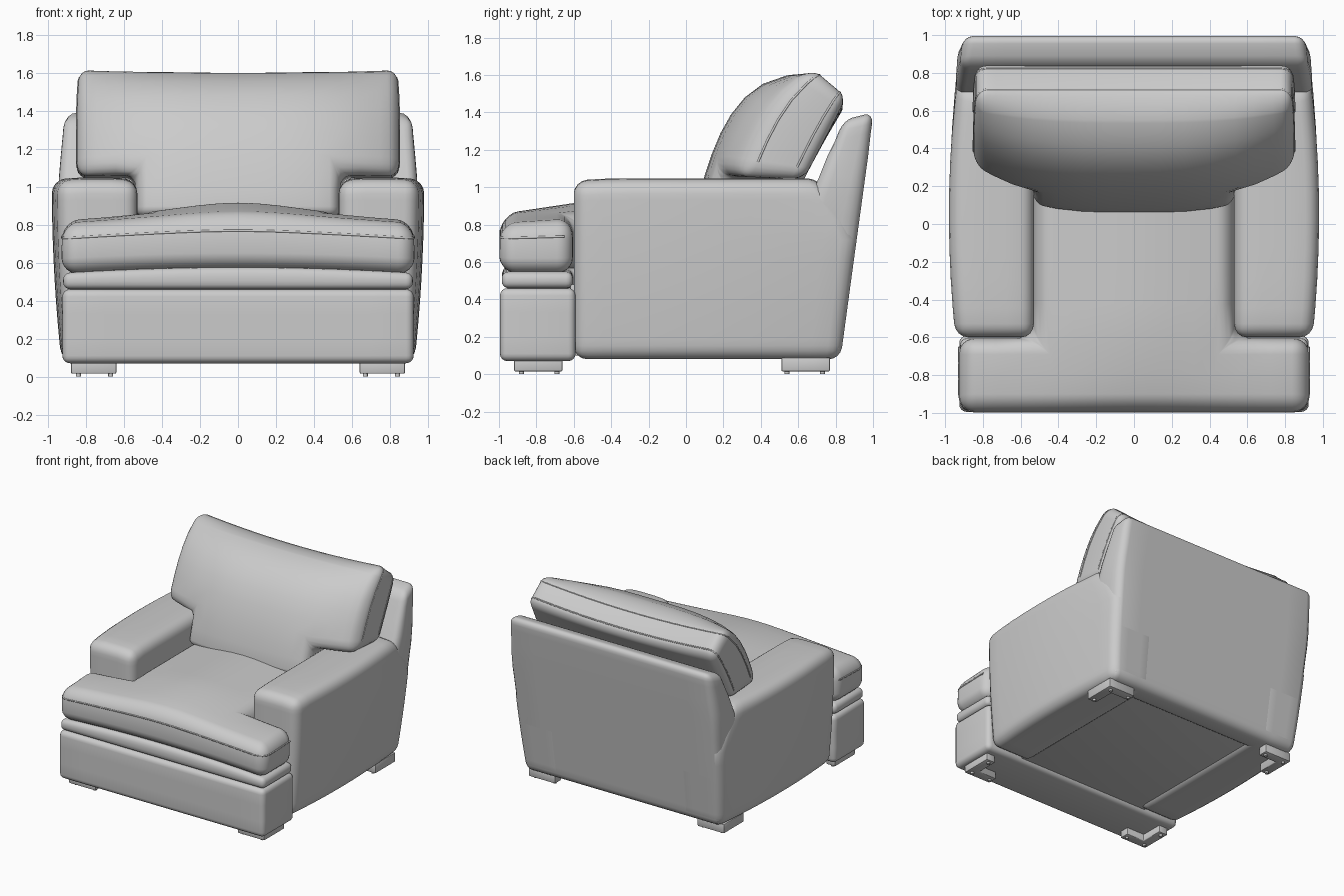
import bpy, bmesh, math
from mathutils import Vector

if "Cube" in bpy.data.objects:
    bpy.data.objects.remove(bpy.data.objects["Cube"], do_unlink=True)

upholstery = bpy.data.materials.new("grey upholstery")
upholstery.use_nodes = True
upholstery.diffuse_color = (0.6, 0.6, 0.6, 1)
upholstery.node_tree.nodes["Principled BSDF"].inputs["Base Color"].default_value = (0.6, 0.6, 0.6, 1)


def finish(obj):
    obj.data.materials.append(upholstery)
    bpy.ops.object.select_all(action='DESELECT')
    obj.select_set(True)
    bpy.context.view_layer.objects.active = obj
    bpy.ops.object.shade_smooth_by_angle(angle=math.radians(40))


def steps(a, b, n):
    return [a + (b - a) * i / n for i in range(n + 1)]


def clamp(t):
    return max(0, min(1, t))


def soft_block(name, xs, ys, zs, radius, warp=None, keep=None, segments=4):
    """Solid made of grid cells, with rounded edges, then bent by warp."""
    bm = bmesh.new()
    axes, cache = (xs, ys, zs), {}

    def filled(c):
        if any(not 0 <= c[a] < len(axes[a]) - 1 for a in range(3)):
            return False
        mid = [(axes[a][c[a]] + axes[a][c[a] + 1]) / 2 for a in range(3)]
        return keep is None or keep(*mid)

    def vert(k):
        if k not in cache:
            cache[k] = bm.verts.new([axes[a][k[a]] for a in range(3)])
        return cache[k]

    cells = [(i, j, k) for i in range(len(xs) - 1) for j in range(len(ys) - 1)
             for k in range(len(zs) - 1)]
    for cell in filter(filled, cells):
        for a in range(3):
            for side in (0, 1):
                near = list(cell)
                near[a] += 2 * side - 1
                if filled(near):
                    continue
                ring = []
                for db, dc in ((0, 0), (1, 0), (1, 1), (0, 1)):
                    p = list(cell)
                    p[a] += side
                    p[(a + 1) % 3] += db
                    p[(a + 2) % 3] += dc
                    ring.append(vert(tuple(p)))
                bm.faces.new(ring if side else ring[::-1])
    bm.normal_update()
    edges = [e for e in bm.edges if e.calc_face_angle(0) > 0.5]
    bmesh.ops.bevel(bm, geom=edges, offset=radius, segments=segments, profile=0.5,
                    affect='EDGES', clamp_overlap=True)
    if warp:
        for v in bm.verts:
            v.co = warp(*v.co)
    bmesh.ops.recalc_face_normals(bm, faces=bm.faces)
    mesh = bpy.data.meshes.new(name)
    bm.to_mesh(mesh)
    bm.free()
    obj = bpy.data.objects.new(name, mesh)
    bpy.context.collection.objects.link(obj)
    finish(obj)


def u_path(half, start, end, r):
    """Flat U shape with rounded corners, symmetric in x."""
    d = math.copysign(r, end - start)
    left = [(-half, start)]
    for t in steps(0, math.pi / 2, 4):
        left.append((-half + r * (1 - math.cos(t)), end - d + d * math.sin(t)))
    return left + [(-x, y) for x, y in reversed(left)]


def piping(name, corners, warp):
    """Thin sewn cord through corner points, bent like its cushion."""
    pts = []
    for p, q in zip(corners, corners[1:]):
        n = max(1, round((Vector(q) - Vector(p)).length / 0.08))
        pts += [Vector(p).lerp(Vector(q), t) for t in steps(0, 1, n)[:-1]]
    pts.append(Vector(corners[-1]))
    curve = bpy.data.curves.new(name, 'CURVE')
    curve.dimensions = '3D'
    curve.bevel_depth, curve.bevel_resolution = 0.006, 1
    line = curve.splines.new('POLY')
    line.points.add(len(pts) - 1)
    for sp, p in zip(line.points, pts):
        sp.co = (*warp(*p), 1)
    obj = bpy.data.objects.new(name, curve)
    bpy.context.collection.objects.link(obj)
    curve.materials.append(upholstery)


# Arms: bulging outer sides, rear end wrapping the back and cut at a slant
def arm_warp(side):
    def warp(x, y, z):
        out = (x - 0.53) / 0.45
        x -= out * (0.035 * ((y - 0.05) / 0.65) ** 2 + 0.06 * (1 - min(z, 1)) ** 2)
        rear = 0.815 + 0.135 * z if z < 0.76 else 0.918 - 0.75 * (z - 0.76)
        t = max(0, (y - 0.2) / 0.6)
        crown = 0.012 * math.sin(math.pi * clamp(out)) - 0.012 * clamp((-0.4 - y) / 0.2)
        return Vector((side * x, y + t * (rear - 0.8), z + crown * clamp((z - 0.8) / 0.2)))
    return warp


for side, label in ((1, "left"), (-1, "right")):
    soft_block(label + "_arm", steps(0.53, 0.98, 3), steps(-0.6, 0.8, 9),
               steps(0.08, 1.037, 9), 0.072, arm_warp(side))


# Leaning back panel
def back_warp(x, y, z):
    rear = 0.825 + 0.178 * (z - 0.08) / 1.3
    front = 0.62 + 0.07 * clamp((z - 0.85) / 0.15) + 0.4 * max(0, z - 1)
    t = (y - 0.62) / 0.2
    wide = 0.928 - 0.06 * (1 - min(z, 1)) ** 2 + 0.025 * clamp((z - 0.7) / 0.3)
    wide -= 0.035 * clamp((z - 1) / 0.4) + 0.02 * t * clamp((z - 0.7) / 0.3)
    return Vector((x * wide, front + t * (rear - front), z + 0.04 * (t - 0.5) * (z > 1.2)))


soft_block("back_panel", steps(-1, 1, 8), steps(0.62, 0.82, 2), steps(0.08, 1.38, 12),
           0.06, back_warp)

# Front rail and slightly recessed underside
soft_block("front_rail", steps(-0.925, 0.925, 8), [-0.995, -0.8, -0.59], steps(0.07, 0.46, 3), 0.04)
soft_block("seat_deck", [-0.6, 0.6], [-0.62, 0.7], [0.1, 0.48], 0.005)


# T-shaped seat cushion with a crowned top and a lower border
def seat_warp(x, y, z):
    bow = max(0, 1 - (x / 0.93) ** 2)
    t = (z - 0.515) / 0.285
    wall = math.sin(math.pi * clamp(t))
    back = clamp((y + 1) / 0.4)
    crown = (0.02 + 0.035 * back) * math.exp(-(x / 0.42) ** 2) + 0.025 * back
    return Vector((x * (1 + 0.01 * wall), y - 0.014 * wall * clamp((-0.8 - y) / 0.1),
                   z + 0.03 * bow + clamp(2 * t - 1) * (crown + 0.005 * bow)))


def seat_shape(x, y, z):
    return y < -0.605 or abs(x) < 0.53


seat_xs = steps(-0.92, -0.53, 2) + steps(-0.53, 0.53, 10)[1:] + steps(0.53, 0.92, 2)[1:]
seat_ys = [-0.985, -0.8, -0.605] + steps(-0.605, 0.5, 6)[1:]
soft_block("seat_cushion", seat_xs, seat_ys, [0.535, 0.8], 0.085, seat_warp, seat_shape, 6)


def border_warp(x, y, z):
    return Vector((x, y, z + 0.03 * max(0, 1 - (x / 0.93) ** 2) * clamp((z - 0.48) / 0.06)))


soft_block("seat_border", seat_xs, seat_ys, [0.46, 0.545], 0.036, border_warp, seat_shape)
piping("upper_seat_piping", [(x, y, 0.725) for x, y in u_path(0.918, -0.65, -0.982, 0.085)], seat_warp)


# Back cushion: fans out from a level bottom to a tilted top, plump in front
def pillow_warp(x, w, h):
    s = h / 0.46
    up = max(0, s)
    angle = 0.05 + 0.65 * up
    side = min(1, abs(x) / 0.84)
    plump = (1 - up ** 3.5) * (1 - 0.62 * side ** 3) + 0.4 * min(0, s)
    depth = w / 0.3 * (0.23 + 0.3 * plump)
    sag = 0.04 * (1 - side ** 2) * up ** 2
    return Vector((x * (1 - 0.02 * up ** 4), 0.63 + 0.228 * s - depth * math.cos(angle),
                   1.04 + 0.445 * s + depth * math.sin(angle) - sag))


def pillow_shape(x, w, h):
    return h > 0 or abs(x) < 0.54


pillow_xs = steps(-0.85, -0.54, 3) + steps(-0.54, 0.54, 8)[1:] + steps(0.54, 0.85, 3)[1:]
soft_block("back_cushion", pillow_xs, steps(0, 0.3, 2), [-0.23, -0.08] + steps(0, 0.46, 7),
           0.058, pillow_warp, pillow_shape, 5)
for label, w in (("front", 0.242), ("rear", 0.058)):
    piping(label + "_pillow_piping",
           [(x, w, h) for x, h in u_path(0.848, 0.06, 0.458, 0.058)], pillow_warp)

# L-shaped corner feet with small glides
for sx, across in ((1, "left"), (-1, "right")):
    for sy, near, far, along in ((-1, 0.66, 0.92, "front"), (1, 0.51, 0.77, "rear")):
        name = along + "_" + across + "_foot"
        soft_block(name, [0.64, 0.8, 0.88], [near, far - 0.08, far], [0.015, 0.09], 0.008,
                   lambda x, y, z: Vector((sx * x, sy * y, z)),
                   lambda x, y, z: x > 0.8 or y > far - 0.08, 2)
        for n, (gx, gy) in enumerate(((0.67, far - 0.04), (0.84, far - 0.04), (0.84, near + 0.03))):
            bpy.ops.mesh.primitive_cylinder_add(vertices=12, radius=0.013, depth=0.02,
                                                location=(sx * gx, sy * gy, 0.01))
            bpy.context.object.name = name + "_glide_" + str(n + 1)
            finish(bpy.context.object)
